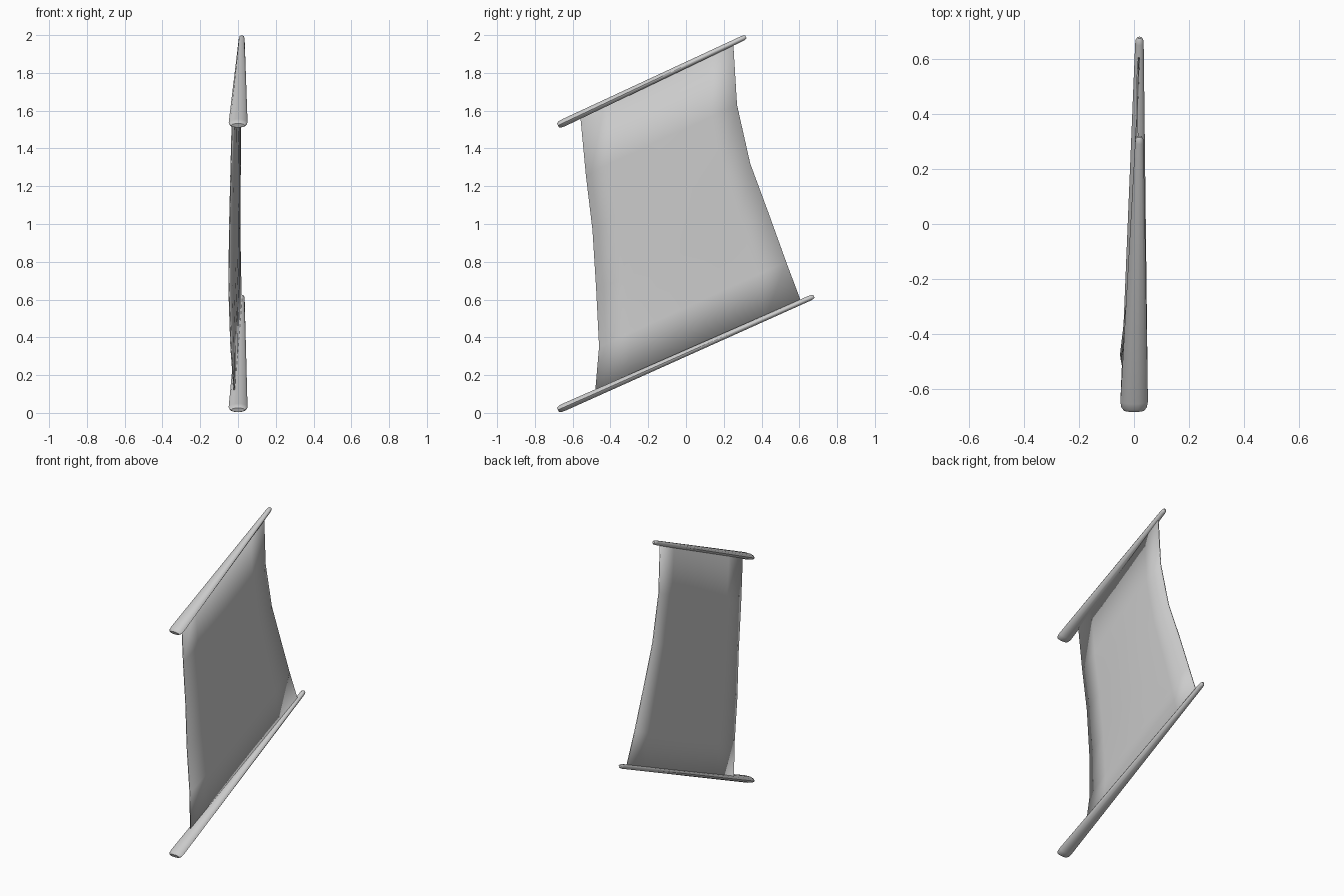
import bpy, math
from mathutils import Vector

if "Cube" in bpy.data.objects:
    bpy.data.objects.remove(bpy.data.objects["Cube"])


def make_mesh(name, verts, faces):
    me = bpy.data.meshes.new(name)
    me.from_pydata([tuple(v) for v in verts], [], faces)
    me.update()
    ob = bpy.data.objects.new(name, me)
    bpy.context.collection.objects.link(ob)
    bpy.context.view_layer.objects.active = ob
    ob.select_set(True)
    bpy.ops.object.shade_smooth_by_angle(angle=math.radians(40))
    ob.select_set(False)
    return ob


# Tapered spar: flattened oval at the front, nearly round at the back
def spar(name, front, back, sides=10):
    a, b = Vector(front), Vector(back)
    axis = (b - a).normalized()
    side = Vector((1, 0, 0))
    up = side.cross(axis).normalized()
    length = (b - a).length
    # fraction along, half width, half height; end rings form rounded caps
    e = 0.012 / length
    rings = [(0, .036, .012), (e, .046, .019), (3 * e, .05, .021),
             (1 - 2 * e, .0155, .0145), (1 - e * .6, .0135, .0125), (1, .008, .008)]
    verts, faces = [], []
    for t, w, h in rings:
        c = a.lerp(b, t)
        for i in range(sides):
            q = 2 * math.pi * i / sides
            verts.append(c + side * w * math.cos(q) + up * h * math.sin(q))
    for r in range(len(rings) - 1):
        for i in range(sides):
            j = (i + 1) % sides
            faces.append((r * sides + i, r * sides + j,
                          (r + 1) * sides + j, (r + 1) * sides + i))
    faces.append(tuple(reversed(range(sides))))
    last = (len(rings) - 1) * sides
    faces.append(tuple(range(last, last + sides)))
    return make_mesh(name, verts, faces)


spar("lower_spar", (0, -.678, .016), (.02, .677, .617))
spar("upper_spar", (0, -.678, 1.522), (.02, .317, 1.991))

# Sail: sheet stretched between a front edge and a back edge (x, y, z)
front_edge = [(-.02, -.48, .118), (-.038, -.46, .35), (-.048, -.475, .65),
              (-.045, -.495, .97), (-.038, -.53, 1.26), (-.03, -.56, 1.578)]
back_edge = [(.018, .61, .587), (.012, .53, .80), (.01, .44, 1.05),
             (.012, .34, 1.32), (.015, .27, 1.63), (.018, .25, 1.96)]
cols = 6
verts, faces = [], []
for r, (f, k) in enumerate(zip(front_edge, back_edge)):
    belly = .018 * math.sin(math.pi * r / 5)
    for c in range(cols + 1):
        t = c / cols
        p = Vector(f).lerp(Vector(k), t)
        p.x += belly * math.sin(math.pi * t)
        verts.append(p)
n = cols + 1
for r in range(len(front_edge) - 1):
    for c in range(cols):
        i = r * n + c
        faces.append((i, i + 1, i + n + 1, i + n))
sail = make_mesh("sail", verts, faces)
mod = sail.modifiers.new("thickness", 'SOLIDIFY')
mod.thickness = .006
mod.offset = 0
